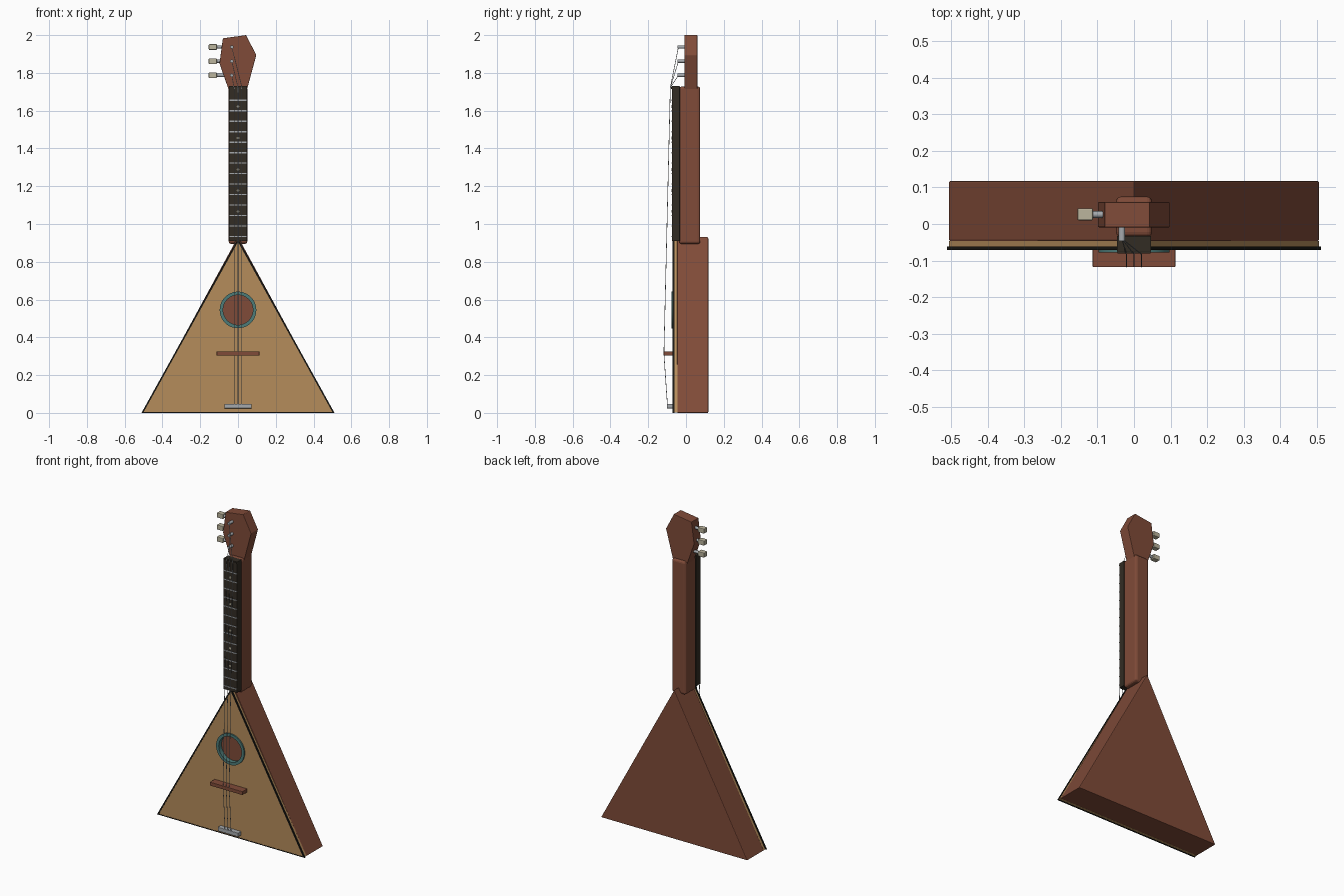
import bpy, bmesh, math
from mathutils import Vector

if "Cube" in bpy.data.objects:
    bpy.data.objects.remove(bpy.data.objects["Cube"])


def material(name, rgb):
    m = bpy.data.materials.new(name)
    m.diffuse_color = (*rgb, 1)
    m.use_nodes = True
    m.node_tree.nodes["Principled BSDF"].inputs["Base Color"].default_value = m.diffuse_color
    return m


BROWN = material("red_brown_wood", (0.215, 0.070, 0.040))
TAN = material("spruce_tan", (0.46, 0.265, 0.105))
DARK = material("ebony", (0.032, 0.025, 0.017))
BLACK = material("black_binding", (0.010, 0.009, 0.007))
TEAL = material("teal_rosette", (0.075, 0.20, 0.19))
SILVER = material("silver_metal", (0.38, 0.40, 0.42))
CREAM = material("cream_button", (0.50, 0.46, 0.34))


def finish(name, bm, mat, bevel=0, smooth=False, segments=2):
    bmesh.ops.recalc_face_normals(bm, faces=bm.faces)
    me = bpy.data.meshes.new(name)
    bm.to_mesh(me)
    bm.free()
    me.materials.append(mat)
    ob = bpy.data.objects.new(name, me)
    bpy.context.collection.objects.link(ob)
    if bevel:
        b = ob.modifiers.new("bevel", 'BEVEL')
        b.width, b.segments = bevel, segments
    if smooth:
        bpy.context.view_layer.objects.active = ob
        ob.select_set(True)
        bpy.ops.object.shade_smooth_by_angle(angle=math.radians(40))
        ob.select_set(False)
    return ob


def prism(name, outline, y0, y1, mat, **kw):
    """Extrude an x/z outline from y0 to y1."""
    bm = bmesh.new()
    f = bm.faces.new([bm.verts.new((x, y0, z)) for x, z in outline])
    ext = bmesh.ops.extrude_face_region(bm, geom=[f])["geom"]
    verts = [v for v in ext if isinstance(v, bmesh.types.BMVert)]
    bmesh.ops.translate(bm, verts=verts, vec=(0, y1 - y0, 0))
    return finish(name, bm, mat, **kw)


def box(name, x0, x1, y0, y1, z0, z1, mat, **kw):
    return prism(name, [(x0, z0), (x1, z0), (x1, z1), (x0, z1)], y0, y1, mat, **kw)


def frame(name, outer, inner, y0, y1, mat, **kw):
    """Closed band between two matching x/z outlines."""
    bm = bmesh.new()
    loops = [[bm.verts.new((x, y, z)) for x, z in o]
             for o, y in ((outer, y0), (inner, y0), (inner, y1), (outer, y1))]
    n = len(outer)
    for k in range(4):
        a, b = loops[k], loops[(k + 1) % 4]
        for i in range(n):
            j = (i + 1) % n
            bm.faces.new((a[i], a[j], b[j], b[i]))
    return finish(name, bm, mat, **kw)


def rod(name, p, q, r, mat, sides=12):
    p, q = Vector(p), Vector(q)
    bm = bmesh.new()
    bmesh.ops.create_cone(bm, cap_ends=True, segments=sides, radius1=r, radius2=r,
                          depth=(q - p).length)
    bm.transform((q - p).to_track_quat('Z', 'Y').to_matrix().to_4x4())
    bmesh.ops.translate(bm, verts=bm.verts, vec=(p + q) / 2)
    return finish(name, bm, mat, smooth=sides > 6)


def circle(r, z, n=48):
    return [(r * math.cos(2 * math.pi * i / n), z + r * math.sin(2 * math.pi * i / n))
            for i in range(n)]


def triangle(w, z0, z1):
    return [(-w, z0), (w, z0), (0, z1)]


# Triangular body, soundboard and edge binding
HOLE_Z = 0.545
prism("body", triangle(0.507, 0, 0.932), -0.047, 0.118, BROWN, bevel=0.004)
board = prism("soundboard", triangle(0.506, 0.001, 0.916), -0.070, -0.046, TAN)
frame("binding", triangle(0.511, 0, 0.922), triangle(0.499, 0.005, 0.905),
      -0.0715, -0.062, BLACK)

# Sound hole cut through the soundboard, with a rosette
cutter = prism("hole_cutter", circle(0.086, HOLE_Z), -0.1, -0.0465, BROWN)
cutter.hide_render = True
cutter.hide_set(True)
cut = board.modifiers.new("sound_hole", 'BOOLEAN')
cut.object, cut.operation, cut.solver = cutter, 'DIFFERENCE', 'EXACT'
frame("rosette", circle(0.097, HOLE_Z), circle(0.079, HOLE_Z), -0.078, -0.05, TEAL,
      smooth=True)

# Bridge and tailpiece
box("bridge", -0.113, 0.113, -0.118, -0.069, 0.304, 0.326, BROWN, bevel=0.002)
box("tailpiece", -0.071, 0.071, -0.100, -0.069, 0.024, 0.048, SILVER, bevel=0.002)

# Neck and fingerboard
box("neck", -0.049, 0.049, -0.036, 0.075, 0.894, 1.728, BROWN, bevel=0.014, segments=3)
box("fingerboard", -0.047, 0.047, -0.075, -0.033, 0.91, 1.73, DARK, bevel=0.001)
box("nut", -0.045, 0.045, -0.080, -0.070, 1.716, 1.726, DARK)

# Frets and position dots
STEP = 0.0555
for i in range(14):
    z = 1.655 - STEP * i
    box("fret", -0.045, 0.045, -0.078, -0.074, z - 0.003, z + 0.003, SILVER)
for i in (0, 3, 6, 8, 10):
    z = 1.655 - STEP * (i + 0.6)
    rod("position_dot", (0, -0.0775, z), (0, -0.074, z), 0.007, CREAM)

# Headstock
prism("headstock", [(-0.049, 1.71), (0.047, 1.71), (0.097, 1.895), (0.042, 2.0),
                    (-0.08, 1.983), (-0.098, 1.85)], -0.009, 0.06, BROWN, bevel=0.002)

# Tuners and strings
for i, z in enumerate((1.787, 1.862, 1.937)):
    x = (i - 1) * 0.021
    box("tuner_button", -0.155, -0.112, 0.010, 0.043, z - 0.015, z + 0.015, CREAM,
        bevel=0.004)
    rod("tuner_shaft", (-0.115, 0.026, z), (-0.07, 0.026, z), 0.009, SILVER)
    rod("tuner_post", (-0.033, -0.046, z), (-0.033, 0.0, z), 0.009, SILVER)
    path = [(-0.033, -0.04, z), (x, -0.083, 1.722), (x, -0.119 + 0.002, 0.315),
            (x, -0.098, 0.036)]
    for p, q in zip(path, path[1:]):
        rod("string", p, q, 0.0016, SILVER, sides=6)
